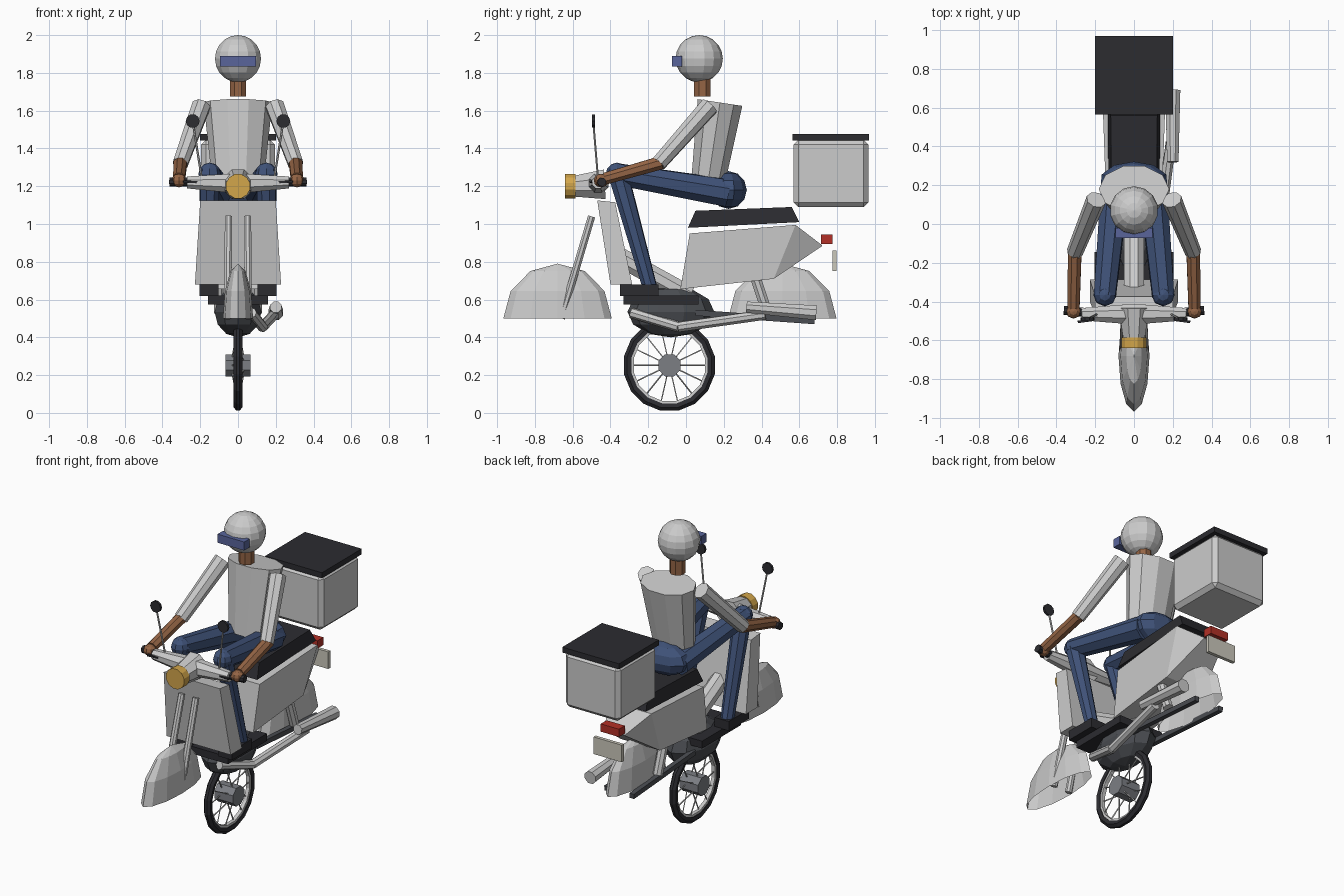
import bpy, bmesh, math
from mathutils import Vector, Matrix

if "Cube" in bpy.data.objects:
    bpy.data.objects.remove(bpy.data.objects["Cube"])


def mat(name, r, g, b):
    m = bpy.data.materials.new(name)
    m.diffuse_color = (r, g, b, 1)
    m.use_nodes = True
    m.node_tree.nodes["Principled BSDF"].inputs["Base Color"].default_value = m.diffuse_color
    return m


BLACK = mat("black", 0.025, 0.025, 0.03)
DARK = mat("engine_grey", 0.07, 0.075, 0.085)
STEEL = mat("hub_grey", 0.2, 0.21, 0.23)
BLUE = mat("denim", 0.05, 0.085, 0.19)
VISOR = mat("visor_blue", 0.1, 0.13, 0.33)
SKIN = mat("skin", 0.3, 0.13, 0.06)
AMBER = mat("lamp_amber", 0.65, 0.38, 0.07)
RED = mat("lamp_red", 0.45, 0.03, 0.02)
PLATE = mat("plate_cream", 0.6, 0.58, 0.5)


def finish(name, bm, m=None):
    bmesh.ops.recalc_face_normals(bm, faces=bm.faces)
    me = bpy.data.meshes.new(name)
    bm.to_mesh(me)
    bm.free()
    ob = bpy.data.objects.new(name, me)
    bpy.context.collection.objects.link(ob)
    if m:
        me.materials.append(m)
    return ob


def tube(name, a, b, r1, r2=None, m=None, sides=8, flat=1.0):
    """Tapered rod from a to b; flat squashes its depth."""
    a, b = Vector(a), Vector(b)
    d = b - a
    rot = Vector((0, 0, 1)).rotation_difference(d).to_matrix().to_4x4()
    turn = Matrix.Rotation(math.pi / sides, 4, 'Z')
    bm = bmesh.new()
    bmesh.ops.create_cone(bm, cap_ends=True, segments=sides, radius1=r1,
                          radius2=r1 if r2 is None else r2, depth=d.length,
                          matrix=Matrix.Translation((a + b) / 2) @ rot
                          @ Matrix.Diagonal((1, flat, 1, 1)) @ turn)
    return finish(name, bm, m)


def ball(name, c, r, m=None, u=12, v=8, half=False):
    bm = bmesh.new()
    bmesh.ops.create_uvsphere(bm, u_segments=u, v_segments=v, radius=1)
    if half:
        low = [p for p in bm.verts if p.co.z < -0.01]
        bmesh.ops.delete(bm, geom=low, context='VERTS')
    bmesh.ops.transform(bm, verts=bm.verts,
                        matrix=Matrix.Translation(c) @ Matrix.Diagonal((*r, 1)))
    return finish(name, bm, m)


def loft(name, sections, m=None):
    """Sections run front to back: (y, z, half width) below, then above."""
    bm = bmesh.new()
    rings = []
    for yb, zb, wb, yt, zt, wt in sections:
        pts = [(-wb, yb, zb), (wb, yb, zb), (wt, yt, zt), (-wt, yt, zt)]
        rings.append([bm.verts.new(p) for p in pts])
    for p, q in zip(rings, rings[1:]):
        for i in range(4):
            j = (i + 1) % 4
            bm.faces.new((p[i], p[j], q[j], q[i]))
    bm.faces.new(rings[0])
    bm.faces.new(rings[-1])
    return finish(name, bm, m)


def box(name, x, y, z, m=None, bevel=0):
    bm = bmesh.new()
    bmesh.ops.create_cube(bm, size=1)
    lo, hi = Vector((x[0], y[0], z[0])), Vector((x[1], y[1], z[1]))
    bmesh.ops.transform(bm, verts=bm.verts, matrix=Matrix.Translation((lo + hi) / 2)
                        @ Matrix.Diagonal((*(hi - lo), 1)))
    if bevel:
        bmesh.ops.bevel(bm, geom=bm.edges[:], offset=bevel, segments=1, affect='EDGES')
    return finish(name, bm, m)


def ring(name, c, profile, m=None, n=16):
    """Wheel ring: (radius, x) profile spun about the x axis."""
    bm = bmesh.new()
    loops = []
    for k in range(n):
        t = 2 * math.pi * (k + 0.5) / n
        loops.append([bm.verts.new((x, c[1] + r * math.cos(t), c[2] + r * math.sin(t)))
                      for r, x in profile])
    for k in range(n):
        p, q = loops[k], loops[(k + 1) % n]
        for i in range(len(profile)):
            j = (i + 1) % len(profile)
            bm.faces.new((p[i], p[j], q[j], q[i]))
    return finish(name, bm, m)


# Wheel: tyre, rim, hub, spokes
C = Vector((0, -0.088, 0.252))
ring("tyre", C, [(0.245, -0.008), (0.245, 0.008), (0.228, 0.023), (0.205, 0.018),
                 (0.205, -0.018), (0.228, -0.023)], BLACK)
ring("rim", C, [(0.207, -0.014), (0.207, 0.014), (0.192, 0.012), (0.192, -0.012)])
tube("hub", C - Vector((0.066, 0, 0)), C + Vector((0.066, 0, 0)), 0.063, m=STEEL)
for k in range(14):
    t = 2 * math.pi * k / 14
    d = Vector((0, math.cos(t), math.sin(t)))
    off = Vector((0.03 * (-1) ** k, 0, 0))
    tube("spoke", C + d * 0.055 + off, C + d * 0.2, 0.004, sides=4)

# Fenders
for name, y in (("front_fender", -0.68), ("rear_fender", 0.51)):
    ball(name, (0, y, 0.5), (0.08, 0.287, 0.29), u=12, v=6, half=True)

# Scooter body
loft("leg_shield", [(-0.40, 0.68, 0.228, -0.47, 1.125, 0.2),
                    (-0.285, 0.68, 0.228, -0.375, 1.115, 0.2)])
loft("rear_body", [(-0.03, 0.655, 0.13, 0.02, 0.95, 0.14),
                   (0.465, 0.71, 0.14, 0.58, 0.995, 0.16),
                   (0.72, 0.883, 0.07, 0.72, 0.888, 0.07)])
loft("seat", [(0.01, 0.98, 0.13, 0.05, 1.07, 0.115),
              (0.60, 1.01, 0.135, 0.56, 1.09, 0.12)], BLACK)
tube("down_tube", (0, -0.36, 0.83), (0, 0.02, 0.62), 0.055)
box("floorboard", (-0.16, 0.16), (-0.33, 0.065), (0.575, 0.622), BLACK)
ball("engine", (0, -0.08, 0.535), (0.13, 0.23, 0.135), DARK, 10, 6)
box("tail_light", (-0.065, 0.065), (0.715, 0.775), (0.895, 0.945), RED)
box("rear_plate", (-0.1, 0.1), (0.775, 0.797), (0.75, 0.86), PLATE)

# Exhaust
pts = [(0.07, -0.29, 0.53), (0.13, -0.04, 0.455), (0.19, 0.42, 0.52)]
for a, b in zip(pts, pts[1:]):
    tube("exhaust_pipe", a, b, 0.028)
tube("muffler", (0.2, 0.32, 0.56), (0.2, 0.69, 0.53), 0.032, 0.042)

# Cargo box
box("cargo_box", (-0.195, 0.195), (0.57, 0.965), (1.09, 1.445), bevel=0.025)
box("cargo_lid", (-0.202, 0.202), (0.565, 0.97), (1.442, 1.477), BLACK)

# Handlebar and headlight
tube("headlight_shell", (0, -0.43, 1.21), (0, -0.59, 1.2), 0.085, 0.06)
tube("headlight", (0, -0.585, 1.2), (0, -0.64, 1.2), 0.066, m=AMBER, sides=12)

for s in (-1, 1):
    # Fork, swing arm, shock
    tube("fork_leg", (s * 0.055, -0.66, 0.5), (s * 0.05, -0.5, 1.04), 0.021)
    tube("swing_arm", (s * 0.09, 0.05, 0.53), (s * 0.09, 0.68, 0.485), 0.022, m=DARK, sides=4)
    tube("rear_shock", (s * 0.1, 0.36, 0.74), (s * 0.1, 0.43, 0.53), 0.03)
    # Steering parts
    tube("handlebar", (0, -0.465, 1.215), (s * 0.27, -0.465, 1.22), 0.058, 0.034)
    tube("grip", (s * 0.26, -0.455, 1.222), (s * 0.362, -0.445, 1.222), 0.024, m=BLACK)
    tube("brake_lever", (s * 0.18, -0.49, 1.22), (s * 0.29, -0.505, 1.225), 0.008, m=BLACK, sides=4)
    tube("mirror_stem", (s * 0.19, -0.465, 1.23), (s * 0.238, -0.49, 1.53), 0.006, sides=6)
    tube("mirror", (s * 0.24, -0.483, 1.545), (s * 0.24, -0.498, 1.545), 0.037, m=BLACK, sides=10)
    # Rider limbs
    tube("upper_arm", (s * 0.195, 0.125, 1.625), (s * 0.305, -0.145, 1.32), 0.052, 0.043)
    tube("forearm", (s * 0.305, -0.13, 1.325), (s * 0.312, -0.43, 1.24), 0.038, 0.034, SKIN)
    ball("hand", (s * 0.312, -0.45, 1.23), (0.04, 0.038, 0.036), SKIN, 8, 6)
    tube("thigh", (s * 0.095, 0.22, 1.165), (s * 0.15, -0.37, 1.265), 0.078, 0.06, BLUE)
    ball("knee", (s * 0.15, -0.365, 1.265), (0.06, 0.06, 0.06), BLUE, 8, 6)
    tube("shin", (s * 0.15, -0.36, 1.27), (s * 0.16, -0.19, 0.66), 0.056, 0.04, BLUE)
    cx = s * 0.153
    box("shoe", (cx - 0.05, cx + 0.05), (-0.35, -0.145), (0.62, 0.68), BLACK)

# Rider body and head
ball("hips", (0, 0.225, 1.18), (0.175, 0.097, 0.1), BLUE, 10, 6)
tube("torso", (0, 0.115, 1.21), (0, 0.18, 1.643), 0.135, 0.182, sides=10, flat=0.69)
tube("neck", (0, 0.087, 1.675), (0, 0.087, 1.79), 0.047, m=SKIN)
ball("helmet", (0, 0.07, 1.875), (0.125, 0.125, 0.125), u=14, v=10)
box("visor", (-0.095, 0.095), (-0.073, -0.02), (1.835, 1.89), VISOR)
